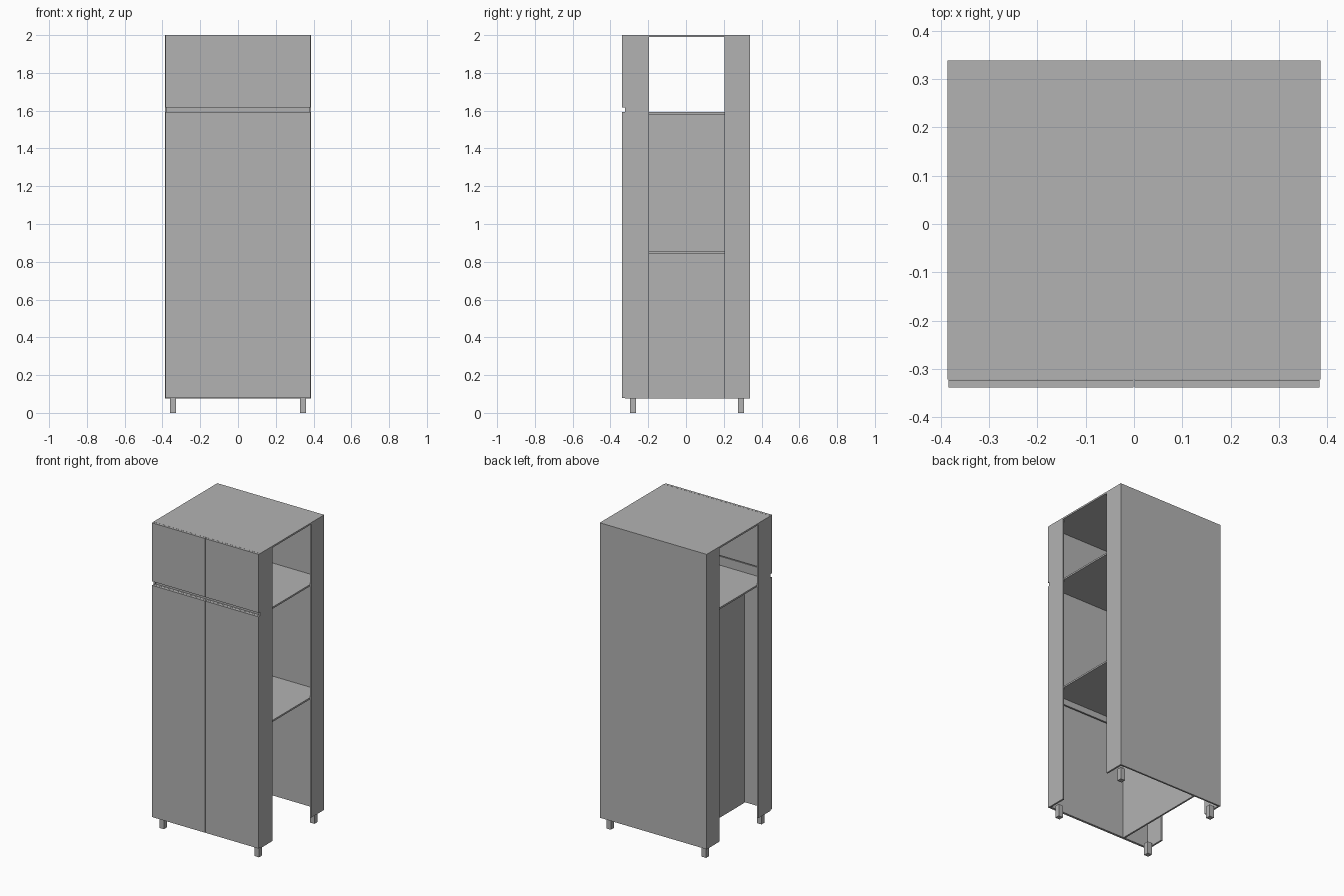
import bpy

cube = bpy.data.objects.get("Cube")
if cube:
    bpy.data.objects.remove(cube, do_unlink=True)

grey = bpy.data.materials.new("plain_grey")
grey.use_nodes = True
colour = (0.45, 0.45, 0.45, 1)
grey.diffuse_color = colour
grey.node_tree.nodes["Principled BSDF"].inputs["Base Color"].default_value = colour


def box(name, x, y, z):
    """Board spanning the given (low, high) ranges."""
    lo, hi = zip(x, y, z)
    verts = [(a, b, c) for a in x for b in y for c in z]
    faces = [(0, 1, 3, 2), (4, 6, 7, 5), (0, 4, 5, 1),
             (2, 3, 7, 6), (0, 2, 6, 4), (1, 5, 7, 3)]
    mesh = bpy.data.meshes.new(name)
    mesh.from_pydata(verts, [], faces)
    mesh.materials.append(grey)
    obj = bpy.data.objects.new(name, mesh)
    bpy.context.collection.objects.link(obj)
    return obj


T = 0.011                      # board thickness
W, F, B = 0.386, -0.338, 0.338  # half width, front, back
BASE, TOP = 0.075, 2.0
CARCASS = F + 0.016            # front of the carcass, behind the doors
IN = W - T                     # inner face of the side boards
SHELF = 1.581                  # underside of the upper shelf
MID = 0.843                    # underside of the lower shelf
DIV = -0.19                    # divider position

# Side boards with a tall opening, doors, and legs on both sides
for side, s in (("right", -1), ("left", 1)):
    outer = sorted((s * IN, s * W))
    box(side + "_side_front_board", outer, (CARCASS, -0.197), (BASE, TOP - T))
    box(side + "_side_back_board", outer, (0.205, B - T), (BASE, TOP - T))
    door = sorted((s * 0.001, s * (W - 0.002)))
    box(side + "_lower_door", door, (F, CARCASS - 0.001), (0.08, SHELF + T))
    box(side + "_upper_door", door, (F, CARCASS - 0.001), (1.618, TOP))
    leg = sorted((s * 0.328, s * 0.36))
    box(side + "_front_leg", leg, (-0.297, -0.265), (0, BASE + 0.004))
    box(side + "_back_leg", leg, (0.275, 0.307), (0, BASE + 0.004))

# Back and top
box("back_panel", (-W, W), (B - T, B), (BASE, TOP - T))
box("top_panel", (-W, W), (CARCASS, B), (TOP - T, TOP))

# Shelves and the off-centre divider
box("upper_shelf", (-IN, IN), (CARCASS, B - T), (SHELF, SHELF + T))
box("lower_shelf", (DIV + T / 2, IN), (CARCASS, B - T), (MID, MID + T))
box("divider", (DIV - T / 2, DIV + T / 2), (CARCASS, B - T), (BASE, SHELF))

# Stiffening rails behind the doors
box("upper_rail", (-IN, IN), (CARCASS + T, CARCASS + 2 * T), (SHELF + T, 1.65))
box("lower_rail", (DIV + T / 2, IN), (CARCASS + T, CARCASS + 2 * T), (MID - 0.04, MID))
